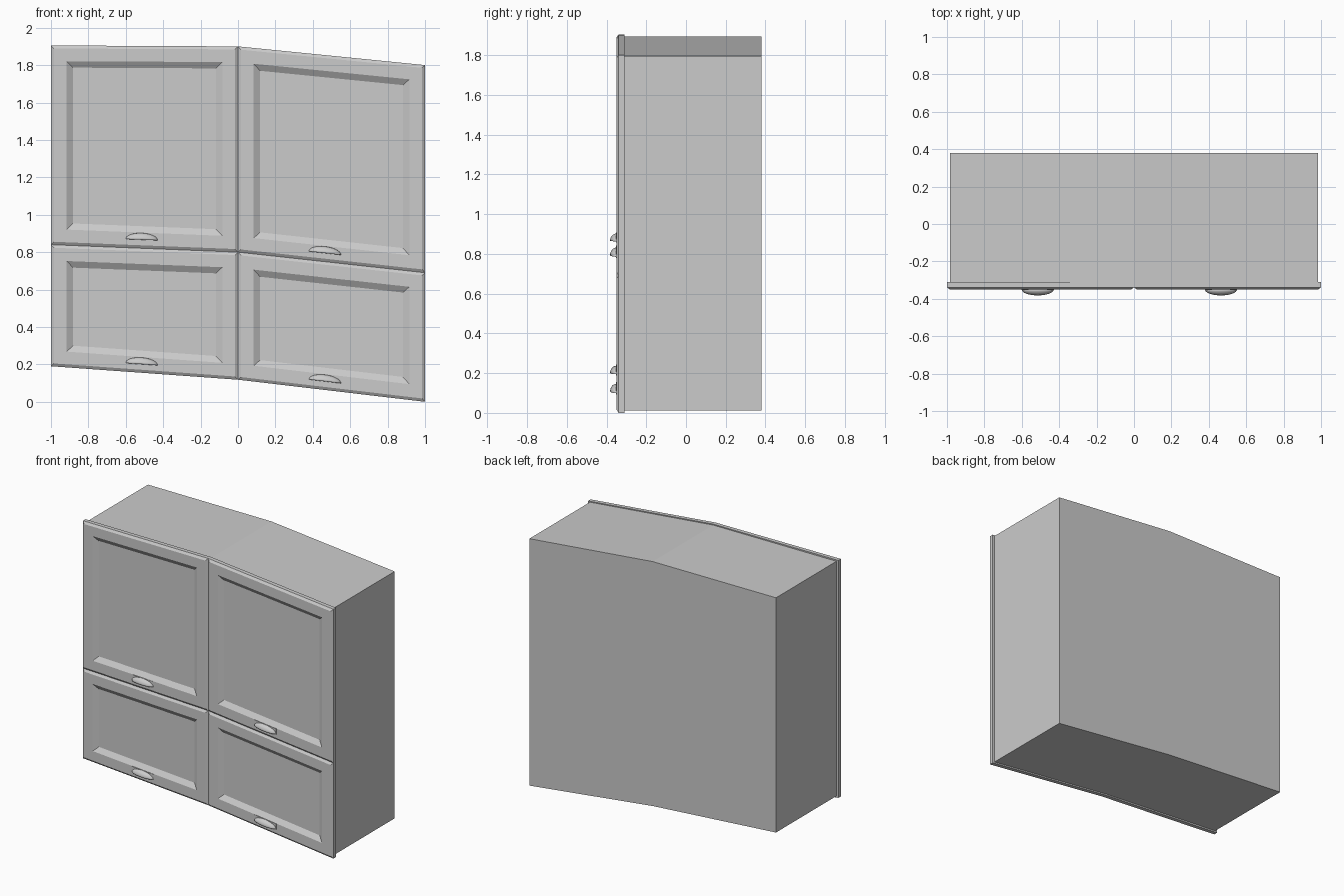
import bpy, bmesh, math

if "Cube" in bpy.data.objects:
    bpy.data.objects.remove(bpy.data.objects["Cube"])

# Height lines of the crooked cabinet: z at x = -1, 0, 1
BOTTOM = (0.19, 0.118, 0.0)
MIDDLE = (0.84, 0.80, 0.69)
TOP = (1.905, 1.90, 1.80)
BACK, PLATE, FRONT = 0.38, -0.31, -0.35


def add_object(name, bm):
    mesh = bpy.data.meshes.new(name)
    bm.to_mesh(mesh)
    bm.free()
    obj = bpy.data.objects.new(name, mesh)
    bpy.context.collection.objects.link(obj)
    return obj


def prism(outline, y_back, y_front):
    """Extrude an (x, z) outline forward; returns the bmesh and its front face."""
    bm = bmesh.new()
    front = [bm.verts.new((x, y_front, z)) for x, z in outline]
    back = [bm.verts.new((x, y_back, z)) for x, z in outline]
    face = bm.faces.new(front)
    bm.faces.new(back[::-1])
    n = len(outline)
    for i in range(n):
        j = (i + 1) % n
        bm.faces.new((front[j], front[i], back[i], back[j]))
    bmesh.ops.recalc_face_normals(bm, faces=bm.faces)
    return bm, face


def door(name, x0, low, high):
    """Framed door between two height lines, with chamfered rim and sunken panel."""
    outline = [(x0, low[0]), (x0 + 1, low[1]), (x0 + 1, high[1]), (x0, high[0])]
    bm, face = prism(outline, PLATE, FRONT + 0.011)
    for width, depth in ((0.016, 0.011), (0.068, 0.0), (0.034, -0.022)):
        bmesh.ops.inset_region(bm, faces=[face], thickness=width, depth=depth,
                               use_even_offset=True)
    return add_object(name, bm)


def handle(name, cx, cz, slope):
    """Cup pull: slim back plate plus a hollow quarter-dome open at the bottom."""
    w, h, d = 0.086, 0.036, 0.032
    plate = [(cx + x, cz + z + slope * x)
             for x, z in ((-w, -0.02), (w, -0.02), (w, 0.023), (-w, 0.023))]
    add_object(name + "_plate", prism(plate, FRONT + 0.002, FRONT - 0.003)[0])

    bm = bmesh.new()
    nu, nv = 16, 6
    grid = []
    for i in range(nu + 1):
        t = math.pi * i / nu
        row = []
        for j in range(nv + 1):
            p = math.pi / 2 * j / nv
            x = w * math.cos(t)
            y = FRONT - d * math.sin(t) * math.cos(p)
            z = cz - 0.014 + h * math.sin(t) * math.sin(p) + slope * x
            row.append(bm.verts.new((cx + x, y, z)))
        grid.append(row)
    for i in range(nu):
        for j in range(nv):
            bm.faces.new((grid[i][j], grid[i][j + 1],
                          grid[i + 1][j + 1], grid[i + 1][j]))
    bmesh.ops.remove_doubles(bm, verts=bm.verts, dist=1e-5)
    cup = add_object(name + "_cup", bm)
    for poly in cup.data.polygons:
        poly.use_smooth = True
    shell = cup.modifiers.new("Shell", 'SOLIDIFY')
    shell.thickness = 0.004
    shell.offset = -1


# Cabinet body, slightly smaller than the door front
body = [(-0.985, 0.20), (0, 0.128), (0.985, 0.012),
        (0.985, 1.795), (0, 1.893), (-0.985, 1.895)]
add_object("cabinet_body", prism(body, BACK, PLATE)[0])

# Four doors, each with a cup handle near its lower edge
for row, low, high in (("lower", BOTTOM, MIDDLE), ("upper", MIDDLE, TOP)):
    for k, side, hx in ((0, "left", -0.515), (1, "right", 0.465)):
        x0 = k - 1
        door(f"{row}_{side}_door", x0, low[k:k + 2], high[k:k + 2])
        slope = low[k + 1] - low[k]
        edge = low[k] + slope * (hx - x0)
        handle(f"{row}_{side}_handle", hx, edge + 0.06, slope)
